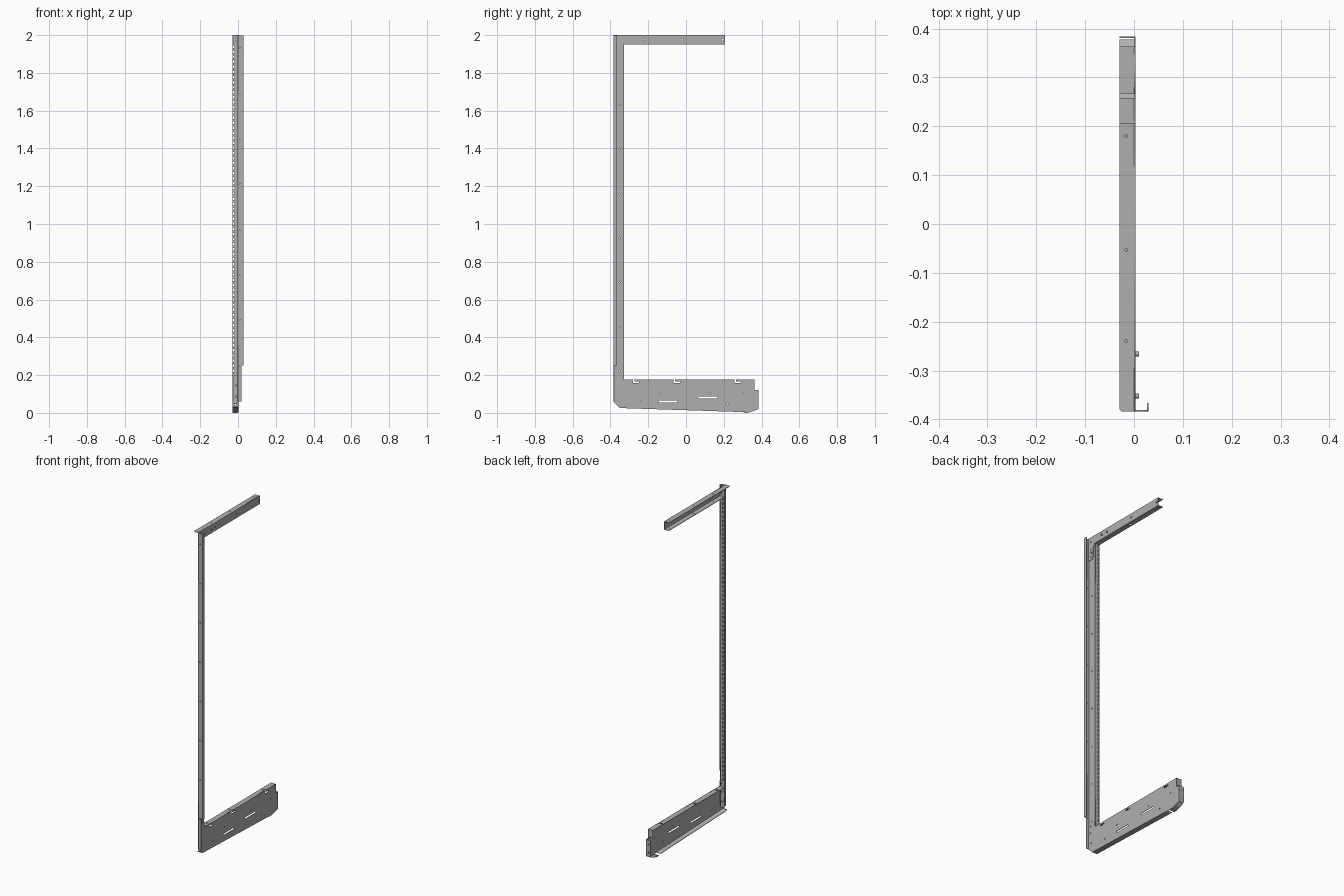
import bpy, math
from mathutils import Matrix

if "Cube" in bpy.data.objects:
    bpy.data.objects.remove(bpy.data.objects["Cube"])

T = 0.003  # sheet thickness
AXES = {'X': ((0, 1, 0), (0, 0, 1), (1, 0, 0)),   # drawn in y,z
        'Y': ((1, 0, 0), (0, 0, 1), (0, -1, 0)),  # drawn in x,z
        'Z': ((1, 0, 0), (0, 1, 0), (0, 0, 1))}   # drawn in x,y
steel = bpy.data.materials.new("steel")
steel.diffuse_color = (0.43, 0.43, 0.43, 1)
steel.use_nodes = True
steel.node_tree.nodes["Principled BSDF"].inputs["Base Color"].default_value = steel.diffuse_color


def rect(u0, v0, u1, v1):
    return [(u0, v0), (u1, v0), (u1, v1), (u0, v1)]


def circle(u, v, r, n=12):
    return [(u + r * math.cos(i * math.tau / n), v + r * math.sin(i * math.tau / n)) for i in range(n)]


def slot(u0, u1, v, r):
    ends = [(u0, math.pi / 2), (u1, -math.pi / 2)]
    return [(u + r * math.cos(a + i * math.pi / 6), v + r * math.sin(a + i * math.pi / 6))
            for u, a in ends for i in range(7)]


def sheet(name, axis, pos, outline, holes=(), depth=T):
    """Flat sheet with holes, starting at pos along its axis and running to pos + depth."""
    cu = bpy.data.curves.new(name, 'CURVE')
    cu.dimensions = '2D'
    cu.fill_mode = 'BOTH'
    cu.extrude = depth / 2
    for pts in [outline, *holes]:
        sp = cu.splines.new('POLY')
        sp.points.add(len(pts) - 1)
        for p, (u, v) in zip(sp.points, pts):
            p.co = (u, v, 0, 1)
        sp.use_cyclic_u = True
    tmp = bpy.data.objects.new(name + "_curve", cu)
    bpy.context.scene.collection.objects.link(tmp)
    bpy.context.view_layer.update()
    dg = bpy.context.evaluated_depsgraph_get()
    me = bpy.data.meshes.new_from_object(tmp.evaluated_get(dg))
    bpy.data.objects.remove(tmp)
    m = Matrix(AXES[axis]).transposed().to_4x4()
    m.translation['XYZ'.index(axis)] = pos + depth / 2
    me.transform(m)
    me.materials.clear()
    me.materials.append(steel)
    ob = bpy.data.objects.new(name, me)
    bpy.context.scene.collection.objects.link(ob)
    return ob


def strip(name, path, x0=-0.03, x1=0.0):
    """Bent flange following a y,z path, as wide as x0..x1."""
    sheet(name, 'X', x0, path + [(y, z + T) for y, z in reversed(path)], depth=x1 - x0)


F, R = -0.384, -0.327   # front and rear faces of the post

# Post: web, slotted rear flange with lip, front flange with return lip
sheet("post_web", 'X', -T, rect(F, 0.06, R, 1.997),
      [circle(-0.352, 0.22 + i * 0.235, 0.004) for i in range(7)])
pitch, count = 0.0268, 65
cell = sheet("post_slotted_flange", 'Y', R - T, rect(-0.03, 0.21, -T, 0.21 + pitch),
             [rect(-0.027, 0.217, -0.019, 0.23)])
arr = cell.modifiers.new("slots", 'ARRAY')
arr.use_relative_offset = False
arr.use_constant_offset = True
arr.constant_offset_displace = (0, 0, pitch)
arr.count = count
sheet("post_flange_foot", 'Y', R - T, rect(-0.03, 0.05, -T, 0.21),
      [circle(-0.01, z, 0.004) for z in (0.085, 0.145, 0.195)])
sheet("post_flange_head", 'Y', R - T, rect(-0.03, 0.21 + pitch * count, -T, 1.997),
      [circle(-0.01, 1.975, 0.004)])
sheet("post_rear_lip", 'X', -0.03, rect(-0.345, 0.06, R, 1.99))
sheet("post_front_flange", 'Y', F,
      [(-T, 0.06), (0.019, 0.06), (0.019, 0.25), (0.028, 0.25), (0.028, 1.997), (-T, 1.997)],
      [circle(0.012, 0.25 + i * 0.24, 0.003) for i in range(8)])
sheet("post_front_lip", 'X', 0.027, rect(F, 0.25, -0.366, 1.997))

# Top beam: channel open to the left, with a gusset lapping the post
sheet("beam_web", 'X', 0,
      [(F, 1.86), (-0.352, 1.86), (-0.342, 1.872), (-0.34, 1.93), (-0.327, 1.95),
       (0.207, 1.95), (0.207, 2), (F, 2)],
      [circle(y, 1.975, 0.005) for y in (-0.225, -0.02, 0.195)]
      + [circle(-0.36, z, 0.004) for z in (1.88, 1.925, 1.97)])
sheet("beam_top_flange", 'Z', 2 - T,
      [(-0.03, -0.379), (-0.025, F), (0, F), (0, 0.207), (-0.03, 0.207)],
      [circle(-0.016, y, 0.003) for y in (-0.24, -0.053, 0.18)])
sheet("beam_bottom_flange", 'Z', 1.95, rect(-0.03, R, 0, 0.207),
      [circle(-0.016, y, r) for y, r in ((-0.24, 0.003), (-0.053, 0.007), (0.18, 0.003))])
for y, z in ((-0.266, 1.975), (-0.352, 1.9)):
    sheet("beam_stud", 'X', T, circle(y, z, 0.005), depth=0.007)

# Foot bracket: web with hook notches along the top edge
top = 0.177
notched = []
for y in (-0.28, -0.065, 0.258):
    notched += [(y, top), (y, 0.158), (y + 0.032, 0.158), (y + 0.032, 0.166),
                (y + 0.008, 0.166), (y + 0.008, top)]
sheet("foot_web", 'X', 0,
      [(F, 0.21), (-0.329, 0.21), (-0.327, top)] + notched +
      [(0.363, top), (0.363, 0.122), (0.384, 0.122), (0.384, 0.02), (0.325, 0.003),
       (0.25, 0.006), (-0.35, 0.026), (F, 0.06)],
      [slot(-0.14, -0.05, 0.061, 0.005), slot(0.067, 0.163, 0.081, 0.005)]
      + [circle(y, z, 0.004) for y, z in ((-0.36, 0.19), (-0.362, 0.15), (-0.358, 0.085),
         (-0.245, 0.062), (-0.14, 0.105), (0.125, 0.105), (0.22, 0.045), (0.31, 0.105))])

# Foot flanges: top pieces between notches, bottom, rear, front corner
for a, b in ((-0.325, -0.28), (-0.272, -0.065), (-0.057, 0.258), (0.266, 0.363)):
    sheet("foot_top_flange", 'Z', top - T, rect(-0.03, a, 0, b))
strip("foot_bottom_flange", [(-0.355, 0.03), (-0.345, 0.0255), (0.25, 0.006), (0.285, 0.004)])
strip("foot_bottom_tab", [(0.305, 0.0), (0.325, 0.0), (0.378, 0.017)])
sheet("foot_rear_flange", 'Y', 0.384 - T,
      [(-0.025, 0.02), (0, 0.02), (0, 0.122), (-0.025, 0.122), (-0.03, 0.117), (-0.03, 0.025)],
      [circle(-0.015, z, 0.004) for z in (0.045, 0.095)])
sheet("foot_step_flange", 'Y', 0.363 - T, rect(-0.03, 0.13, 0, top - T))
